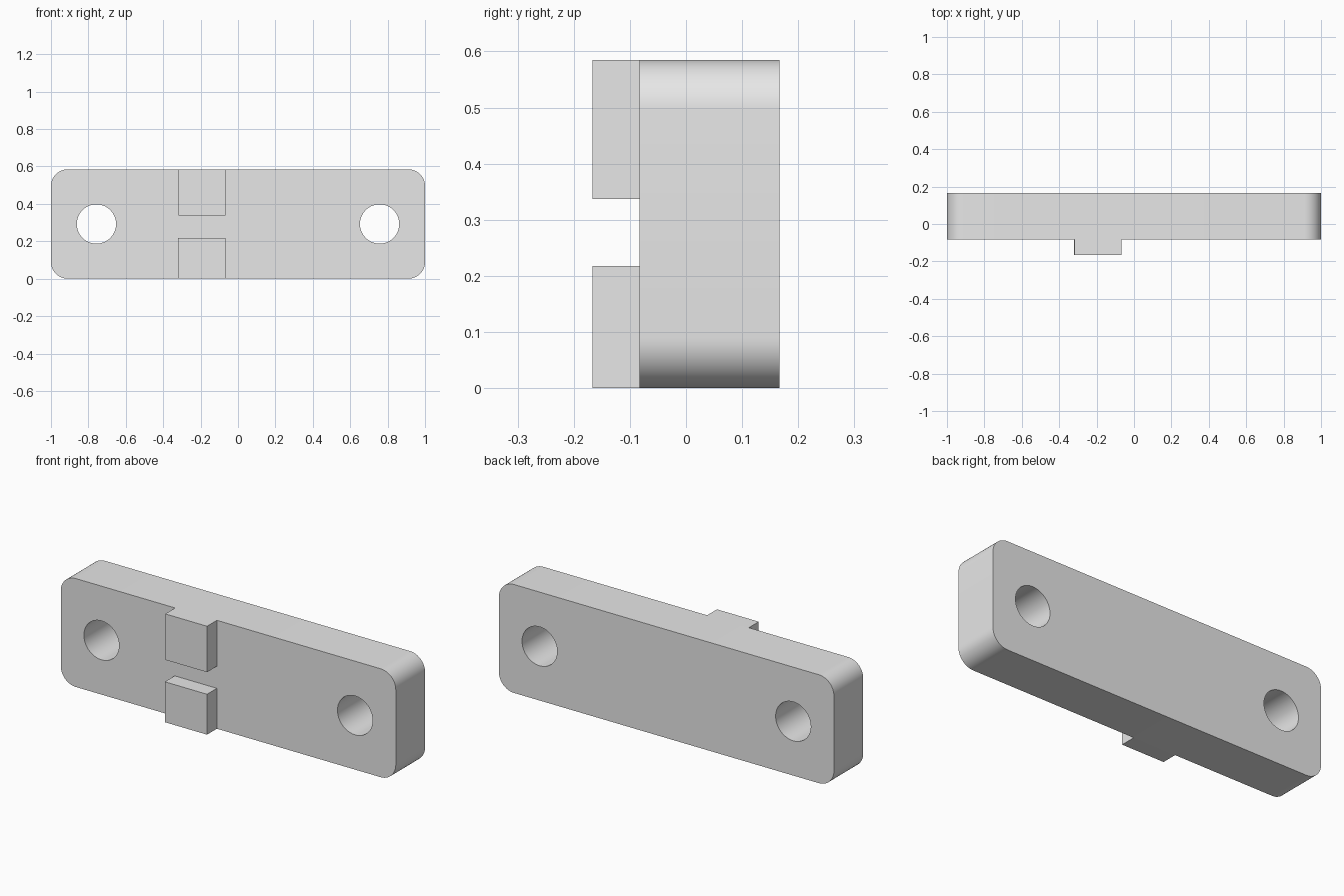
import bpy, bmesh, math
from mathutils import Matrix

if "Cube" in bpy.data.objects:
    bpy.data.objects.remove(bpy.data.objects["Cube"], do_unlink=True)

HEIGHT = 0.585
FRONT, BACK, TAB_FRONT = -0.083, 0.167, -0.167

grey = bpy.data.materials.new("light_grey")
grey.use_nodes = True
colour = (0.8, 0.8, 0.8, 1)
grey.diffuse_color = colour
grey.node_tree.nodes["Principled BSDF"].inputs["Base Color"].default_value = colour


def add_object(name, bm):
    mesh = bpy.data.meshes.new(name)
    bm.to_mesh(mesh)
    bm.free()
    mesh.materials.append(grey)
    obj = bpy.data.objects.new(name, mesh)
    bpy.context.collection.objects.link(obj)
    return obj


def box(name, low, high, corner=0):
    """Box between two corners, with optional rounding of the edges along y."""
    bm = bmesh.new()
    size = [b - a for a, b in zip(low, high)]
    middle = [(a + b) / 2 for a, b in zip(low, high)]
    bmesh.ops.create_cube(bm, size=1, matrix=Matrix.Translation(middle) @ Matrix.Diagonal((*size, 1)))
    if corner:
        edges = [e for e in bm.edges if abs(e.verts[0].co.y - e.verts[1].co.y) > 0.01]
        bmesh.ops.bevel(bm, geom=edges, offset=corner, segments=12, profile=0.5, affect='EDGES')
    return add_object(name, bm)


# Rounded plate
plate = box("plate", (-1, FRONT, 0), (1, BACK, HEIGHT), corner=0.09)

# Bolt holes through the plate
for side in (-1, 1):
    bm = bmesh.new()
    place = Matrix.Translation((side * 0.757, 0, HEIGHT / 2)) @ Matrix.Rotation(math.pi / 2, 4, 'X')
    bmesh.ops.create_cone(bm, cap_ends=True, segments=64, radius1=0.105, radius2=0.105, depth=1, matrix=place)
    cutter = add_object("hole_cutter", bm)
    cutter.hide_render = True
    hole = plate.modifiers.new("bolt_hole", 'BOOLEAN')
    hole.object = cutter
    hole.operation = 'DIFFERENCE'
    hole.solver = 'EXACT'
    bpy.context.view_layer.objects.active = plate
    bpy.ops.object.modifier_apply(modifier=hole.name)
    bpy.data.objects.remove(cutter, do_unlink=True)

# Smooth corners and bores, sharp rims
bpy.ops.object.select_all(action='DESELECT')
plate.select_set(True)
bpy.context.view_layer.objects.active = plate
bpy.ops.object.shade_smooth_by_angle(angle=math.radians(30))

# Raised tabs on the front, with a gap between them
box("upper_tab", (-0.317, TAB_FRONT, 0.337), (-0.068, FRONT, HEIGHT))
box("lower_tab", (-0.32, TAB_FRONT, 0), (-0.068, FRONT, 0.218))
